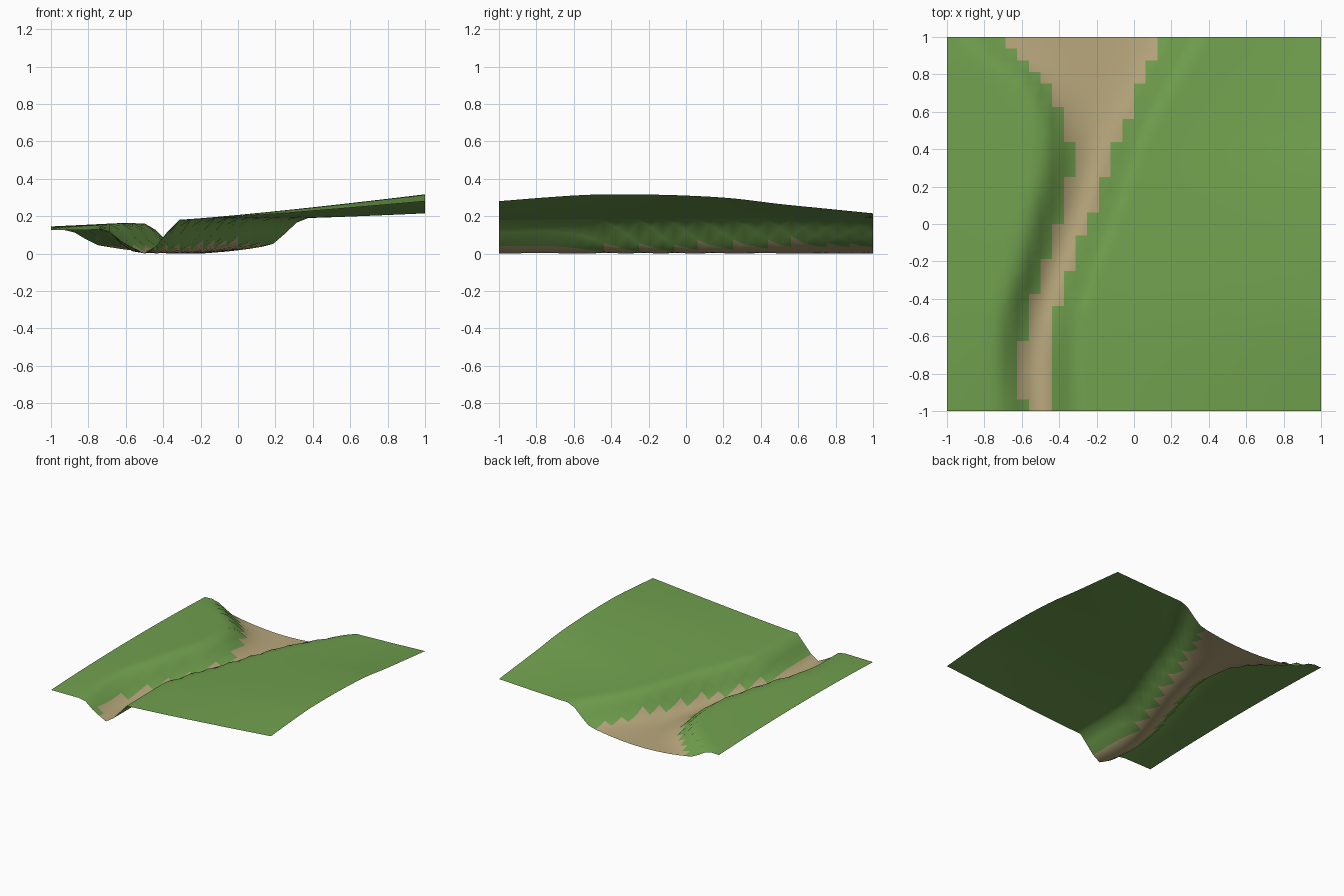
import bpy, bmesh, math

cube = bpy.data.objects.get("Cube")
if cube:
    bpy.data.objects.remove(cube, do_unlink=True)

CELLS = 32

# Valley outline, sampled at even steps from front to back
LEFT_CREST = [-.72, -.73, -.71, -.63, -.57, -.51, -.50, -.60, -.93]
LEFT_TOE = [-.57, -.60, -.57, -.50, -.42, -.35, -.34, -.45, -.72]
RIGHT_TOE = [-.44, -.44, -.41, -.33, -.24, -.16, -.08, .02, .15]
RIGHT_CREST = [-.31, -.32, -.31, -.24, -.14, -.05, .05, .20, .37]
RIGHT_RIM = [.28, .30, .315, .316, .31, .295, .265, .24, .215]

# Sandy cells: (rows, first or last column) runs from front to back
SAND_START = [(1, 7), (5, 6), (4, 7), (3, 8), (3, 9), (4, 10), (3, 11),
              (3, 10), (2, 9), (1, 8), (1, 7), (1, 6), (1, 5)]
SAND_END = [(9, 9), (3, 10), (3, 11), (2, 12), (3, 13), (3, 14),
            (2, 15), (3, 16), (2, 17), (2, 18)]


def sample(values, y):
    """Smooth curve through evenly spaced values, y running from -1 to 1."""
    last = len(values) - 1
    position = (y + 1) / 2 * last
    i = max(0, min(last - 1, math.floor(position)))
    t = position - i
    a, b = values[i], values[i + 1]
    before = values[i - 1] if i > 0 else 2 * a - b
    after = values[i + 2] if i + 2 <= last else 2 * b - a
    slope_a, slope_b = (b - before) / 2, (after - a) / 2
    ease = t * t * (3 - 2 * t)
    return (a + (b - a) * ease + slope_a * t * (1 - t) ** 2
            - slope_b * t * t * (1 - t))


def bank(t, toe_height, crest_height):
    """Eased slope from the valley floor to the crest."""
    return toe_height + (crest_height - toe_height) * t * t * (3 - 2 * t)


def height(x, y):
    left_crest, left_toe = sample(LEFT_CREST, y), sample(LEFT_TOE, y)
    right_toe, right_crest = sample(RIGHT_TOE, y), sample(RIGHT_CREST, y)
    hump = 1 - y * y
    edge = 0.04
    left_top = 0.128 + 0.037 * hump
    right_top = 0.184 + 0.006 * y
    if x < left_crest:
        t = (left_crest - x) / (left_crest + 1)
        return left_top + (0.125 + 0.02 * hump - left_top) * t
    if x < left_toe:
        return bank((left_toe - x) / (left_toe - left_crest), edge, left_top)
    if x < right_toe:
        u = (2 * x - left_toe - right_toe) / (right_toe - left_toe)
        return edge * u * u
    if x < right_crest:
        return bank((x - right_toe) / (right_crest - right_toe), edge, right_top)
    t = (x - right_crest) / (1 - right_crest)
    return right_top + (sample(RIGHT_RIM, y) - right_top) * t ** 1.15


def expand(runs):
    return [column for rows, column in runs for _ in range(rows)]


def flat_material(name, rgb):
    mat = bpy.data.materials.new(name)
    mat.use_nodes = True
    colour = (*rgb, 1)
    mat.diffuse_color = colour
    shader = mat.node_tree.nodes["Principled BSDF"]
    shader.inputs["Base Color"].default_value = colour
    shader.inputs["Roughness"].default_value = 0.9
    return mat


# Terrain sheet shaped by the height rule
bm = bmesh.new()
bmesh.ops.create_grid(bm, x_segments=CELLS, y_segments=CELLS, size=1)
for v in bm.verts:
    v.co.z = height(v.co.x, v.co.y)

# Sand along the valley floor, grass elsewhere
first, last = expand(SAND_START), expand(SAND_END)
for face in bm.faces:
    centre = face.calc_center_median()
    column = math.floor((centre.x + 1) / 2 * CELLS)
    row = math.floor((centre.y + 1) / 2 * CELLS)
    face.material_index = int(first[row] <= column < last[row])
    face.smooth = True

mesh = bpy.data.meshes.new("terrain")
bm.to_mesh(mesh)
bm.free()
mesh.materials.append(flat_material("grass green", (0.165, 0.355, 0.077)))
mesh.materials.append(flat_material("sand", (0.485, 0.392, 0.205)))
terrain = bpy.data.objects.new("terrain", mesh)
bpy.context.collection.objects.link(terrain)
